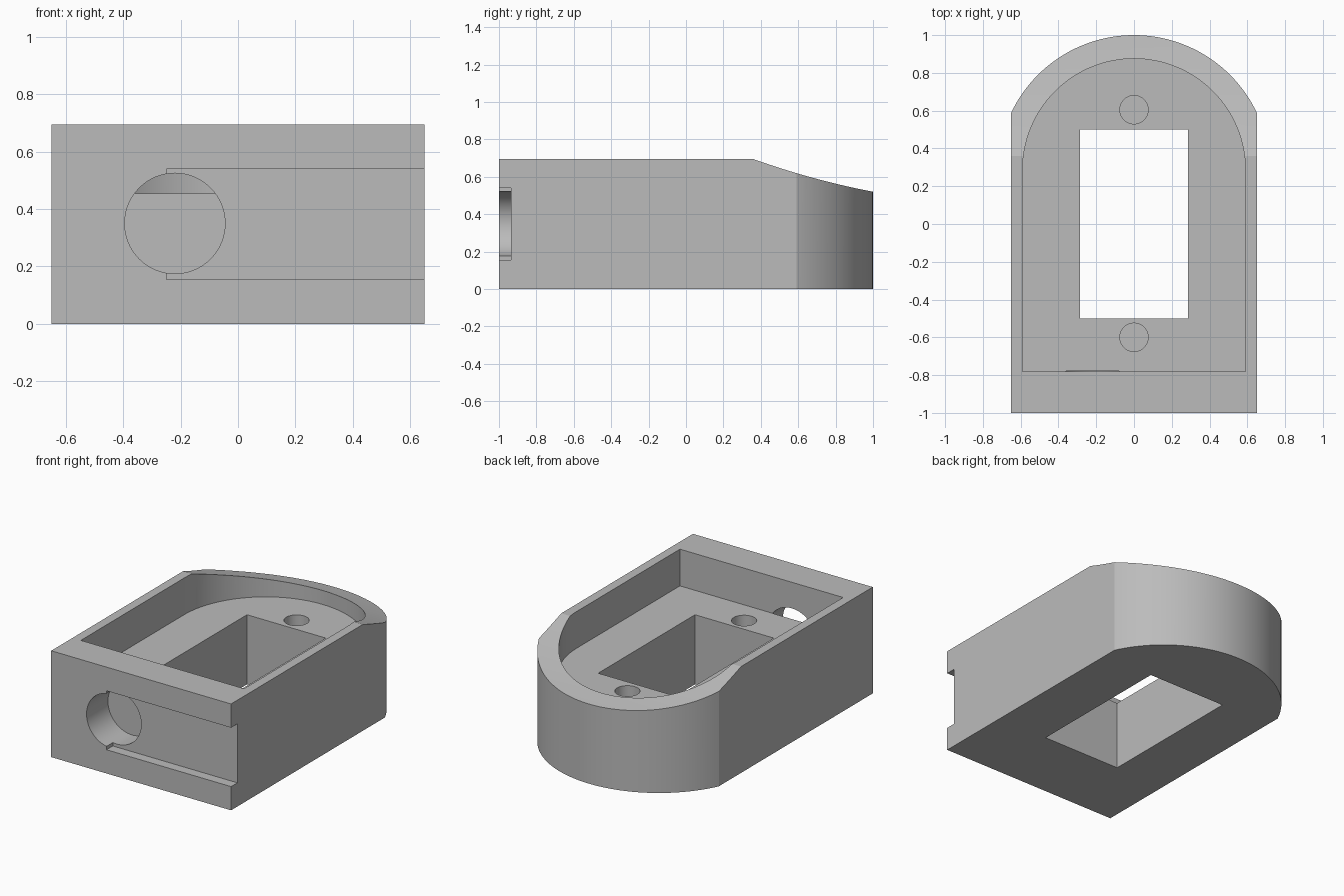
import bpy, bmesh, math
from mathutils import Vector

cube = bpy.data.objects.get("Cube")
if cube:
    bpy.data.objects.remove(cube, do_unlink=True)

grey = bpy.data.materials.new("matte_grey")
grey.use_nodes = True
colour = (0.5, 0.5, 0.5, 1)
grey.diffuse_color = colour
grey.node_tree.nodes["Principled BSDF"].inputs["Base Color"].default_value = colour


def prism(name, outline, axis, low, high):
    """Extrude a 2D outline along an axis between low and high."""
    place = {"x": lambda a, b: (low, a, b),
             "y": lambda a, b: (a, low, b),
             "z": lambda a, b: (a, b, low)}[axis]
    bm = bmesh.new()
    face = bm.faces.new([bm.verts.new(place(a, b)) for a, b in outline])
    new = bmesh.ops.extrude_face_region(bm, geom=[face])["geom"]
    shift = Vector([high - low if axis == k else 0 for k in "xyz"])
    bmesh.ops.translate(bm, vec=shift, verts=[v for v in new if isinstance(v, bmesh.types.BMVert)])
    bmesh.ops.recalc_face_normals(bm, faces=bm.faces)
    mesh = bpy.data.meshes.new(name)
    bm.to_mesh(mesh)
    bm.free()
    mesh.materials.append(grey)
    obj = bpy.data.objects.new(name, mesh)
    bpy.context.collection.objects.link(obj)
    return obj


def rect(x0, x1, y0, y1):
    return [(x0, y0), (x1, y0), (x1, y1), (x0, y1)]


def arc(cx, cy, r, start, end, steps):
    return [(cx + r * math.cos(start + (end - start) * i / steps),
             cy + r * math.sin(start + (end - start) * i / steps)) for i in range(steps + 1)]


def circle(cx, cy, r):
    return arc(cx, cy, r, 0, math.tau, 64)[:-1]


def arched(half_width, front, centre, radius):
    """Straight-sided outline closed by an arc at the back."""
    a = math.acos(half_width / radius)
    return [(-half_width, front), (half_width, front)] + arc(0, centre, radius, a, math.pi - a, 64)


# Main block with a rounded back
body = prism("housing_body", arched(0.65, -1, 0.28, 0.72), "z", 0, 0.695)

# Gently concave slope over the back rim
slope = []
for i in range(17):
    t = 0.74 * i / 16
    slope.append((0.36 + t, 0.695 - 0.356 * t + 0.13 * t * t))
slope += [(1.1, 1), (0.36, 1)]

cutters = [
    prism("rim_slope", slope, "x", -1, 1),
    # Open pocket, central window and blind screw holes
    prism("pocket", arched(0.59, -0.78, 0.285, 0.59), "z", 0.455, 1),
    prism("window", rect(-0.285, 0.285, -0.5, 0.5), "z", -0.2, 0.8),
    prism("back_screw_hole", circle(0, 0.605, 0.075), "z", 0.15, 0.6),
    prism("front_screw_hole", circle(0, -0.6, 0.075), "z", 0.15, 0.6),
    # Cable channel and round port in the front wall
    prism("cable_channel", rect(-0.25, 0.8, 0.155, 0.54), "y", -1.1, -0.935),
    prism("cable_port", circle(-0.22, 0.35, 0.175), "y", -1.1, -0.779),
]

bpy.ops.object.select_all(action="DESELECT")
bpy.context.view_layer.objects.active = body
body.select_set(True)
for cutter in cutters:
    cutter.hide_render = True
    mod = body.modifiers.new(cutter.name, "BOOLEAN")
    mod.operation = "DIFFERENCE"
    mod.solver = "EXACT"
    mod.object = cutter
    bpy.ops.object.modifier_apply(modifier=mod.name)
    bpy.data.objects.remove(cutter, do_unlink=True)

bpy.ops.object.shade_smooth_by_angle(angle=math.radians(15))
